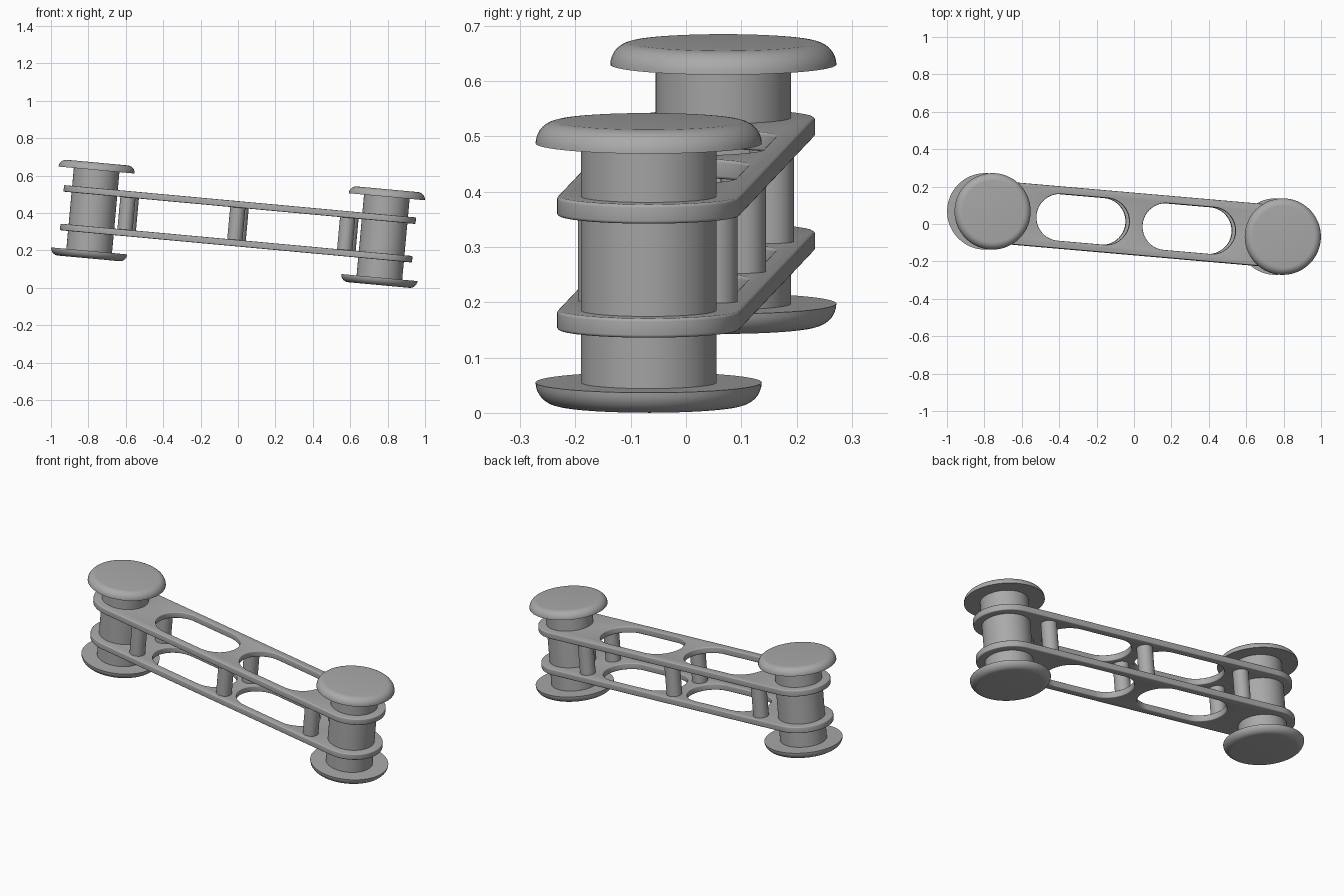
import bpy, bmesh, math
from mathutils import Matrix

cube = bpy.data.objects.get("Cube")
if cube:
    bpy.data.objects.remove(cube, do_unlink=True)

# Single flat colour
grey = bpy.data.materials.new("plain_grey")
grey.use_nodes = True
colour = (0.4, 0.4, 0.4, 1)
grey.diffuse_color = colour
grey.node_tree.nodes["Principled BSDF"].inputs["Base Color"].default_value = colour

# The whole link leans sideways and turns slightly
FRAME = (Matrix.Translation((0, 0, 0.3425))
         @ Matrix.Rotation(math.radians(5.25), 4, 'Y')
         @ Matrix.Rotation(math.radians(-4.95), 4, 'Z'))
REACH = 0.782      # post distance from the middle
HALF = 0.257       # half height to the outer cap faces
CAP = 0.04         # cap thickness
PLATE_Z, PLATE_T = 0.1035, 0.035


def add_object(name, bm, local=Matrix()):
    bmesh.ops.recalc_face_normals(bm, faces=bm.faces)
    mesh = bpy.data.meshes.new(name)
    bm.to_mesh(mesh)
    bm.free()
    mesh.materials.append(grey)
    obj = bpy.data.objects.new(name, mesh)
    bpy.context.collection.objects.link(obj)
    obj.matrix_world = FRAME @ local
    return obj


def smooth(obj):
    bpy.ops.object.select_all(action='DESELECT')
    obj.select_set(True)
    bpy.context.view_layer.objects.active = obj
    bpy.ops.object.shade_smooth_by_angle(angle=math.radians(35))


def revolve(name, profile, local, steps=64):
    """Spin a (radius, height) profile about the local z axis."""
    bm = bmesh.new()
    verts = [bm.verts.new((r, 0, z)) for r, z in profile]
    edges = [bm.edges.new(pair) for pair in zip(verts, verts[1:])]
    bmesh.ops.spin(bm, geom=verts + edges, cent=(0, 0, 0), axis=(0, 0, 1),
                   angle=math.tau, steps=steps, use_duplicate=False)
    bmesh.ops.remove_doubles(bm, verts=bm.verts, dist=1e-5)
    smooth(add_object(name, bm, local))


def stadium(name, half_length, radius, thick, local, steps=32):
    """Slot-shaped prism with round ends."""
    bm = bmesh.new()
    verts = []
    for side in (1, -1):
        for i in range(steps + 1):
            a = math.pi * (i / steps - 0.5)
            verts.append(bm.verts.new((side * (half_length - radius + radius * math.cos(a)),
                                       side * radius * math.sin(a), -thick / 2)))
    face = bm.faces.new(verts)
    top = bmesh.ops.extrude_face_region(bm, geom=[face])["geom"]
    bmesh.ops.translate(bm, vec=(0, 0, thick),
                        verts=[v for v in top if isinstance(v, bmesh.types.BMVert)])
    return add_object(name, bm, local)


# Side plates with two slots each and rounded edges
for name, z in (("upper_plate", PLATE_Z), ("lower_plate", -PLATE_Z)):
    plate = stadium(name, REACH + 0.166, 0.166, PLATE_T, Matrix.Translation((0, 0, z)))
    cutters = []
    for x in (-0.286, 0.286):
        cutter = stadium("slot_cutter", 0.25, 0.125, 0.1, Matrix.Translation((x, 0, z)))
        cutter.hide_render = True
        cutters.append(cutter)
        cut = plate.modifiers.new("slot", 'BOOLEAN')
        cut.operation, cut.solver, cut.object = 'DIFFERENCE', 'EXACT', cutter
    bevel = plate.modifiers.new("rounded_edges", 'BEVEL')
    bevel.width, bevel.segments = 0.012, 4
    bevel.limit_method, bevel.angle_limit = 'ANGLE', math.radians(40)
    graph = bpy.context.evaluated_depsgraph_get()
    finished = bpy.data.meshes.new_from_object(plate.evaluated_get(graph))
    plate.modifiers.clear()
    plate.data = finished
    for cutter in cutters:
        bpy.data.objects.remove(cutter, do_unlink=True)
    smooth(plate)

# End posts with a domed cap at each end
inner = HALF - CAP
cap_profile = [(0, inner), (0.2045, inner)]
cap_profile += [(0.1645 + CAP * math.cos(a), inner + CAP * math.sin(a))
                for a in (math.pi / 2 * i / 8 for i in range(1, 9))]
cap_profile.append((0, HALF))
for side, x in (("right", -REACH), ("left", REACH)):
    at = Matrix.Translation((x, 0, 0))
    revolve(side + "_post", [(0.1225, -inner), (0.1225, inner)], at)
    revolve(side + "_top_cap", cap_profile, at)
    revolve(side + "_bottom_cap", cap_profile, at @ Matrix.Rotation(math.pi, 4, 'X'))

# Paired struts between the plates
for place, x in (("right", -0.592), ("middle", 0), ("left", 0.592)):
    for depth, y in (("front", -0.104), ("back", 0.104)):
        revolve(f"{place}_{depth}_strut", [(0.041, -PLATE_Z), (0.041, PLATE_Z)],
                Matrix.Translation((x, y, 0)), 32)
